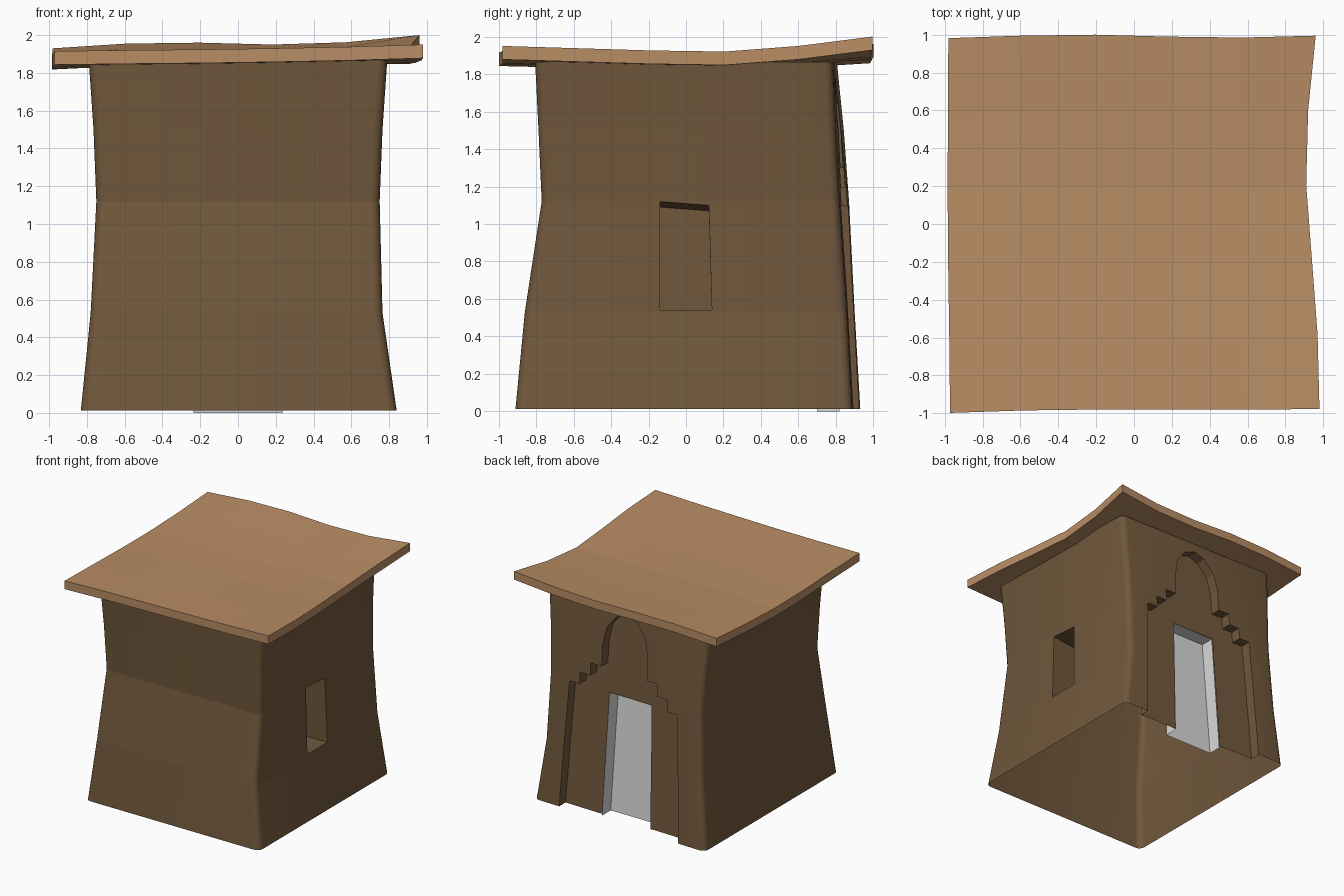
import bpy, bmesh, math

if "Cube" in bpy.data.objects:
    bpy.data.objects.remove(bpy.data.objects["Cube"])


def material(name, rgb):
    m = bpy.data.materials.new(name)
    m.diffuse_color = (*rgb, 1)
    m.use_nodes = True
    m.node_tree.nodes["Principled BSDF"].inputs["Base Color"].default_value = m.diffuse_color
    return m


CLAY = material("dark clay", (0.165, 0.098, 0.045))
ROOF = material("light clay", (0.485, 0.268, 0.128))
GREY = material("pale grey", (0.70, 0.70, 0.70))


def finish(name, bm, mat, recalc=True):
    if recalc:
        bmesh.ops.recalc_face_normals(bm, faces=bm.faces)
    me = bpy.data.meshes.new(name)
    bm.to_mesh(me)
    bm.free()
    me.materials.append(mat)
    ob = bpy.data.objects.new(name, me)
    bpy.context.collection.objects.link(ob)
    return ob


def loft(rings):
    """Closed solid through rings of equal point count."""
    bm = bmesh.new()
    vs = [[bm.verts.new(p) for p in r] for r in rings]
    n = len(rings[0])
    for a, b in zip(vs, vs[1:]):
        for i in range(n):
            j = (i + 1) % n
            bm.faces.new((a[i], a[j], b[j], b[i]))
    bm.faces.new(vs[0])
    bm.faces.new(vs[-1])
    return bm


def cut(target, cutter):
    mod = target.modifiers.new("cut", 'BOOLEAN')
    mod.operation = 'DIFFERENCE'
    mod.solver = 'EXACT'
    mod.object = cutter
    bpy.context.view_layer.objects.active = target
    bpy.ops.object.modifier_apply(modifier=mod.name)
    bpy.data.objects.remove(cutter)


# wall profile: z, left x, right x, front y, back y at right, back y at left
LEVELS = [
    (0.012, -0.832, 0.84, -0.91, 0.888, 0.93),
    (0.53, -0.78, 0.765, -0.86, 0.86, 0.90),
    (1.12, -0.75, 0.75, -0.77, 0.82, 0.87),
    (1.50, -0.765, 0.765, -0.787, 0.80, 0.842),
    (1.865, -0.79, 0.79, -0.805, 0.785, 0.805),
]


def back_y(x, z):
    """Outer back wall position."""
    for a, b in zip(LEVELS, LEVELS[1:]):
        if z <= b[0] or b is LEVELS[-1]:
            t = (z - a[0]) / (b[0] - a[0])
            _, x0, x1, _, yr, yl = [p + (q - p) * t for p, q in zip(a, b)]
            return yl + (yr - yl) * (x - x0) / (x1 - x0)


def wall_ring(z, x0, x1, y0, yr, yl, r=0.05, seg=4):
    pts = []
    corners = [(x1, yr, 1, 1), (x0, yl, -1, 1), (x0, y0, -1, -1), (x1, y0, 1, -1)]
    for k, (x, y, sx, sy) in enumerate(corners):
        for i in range(seg + 1):
            a = math.pi / 2 * (k + i / seg)
            pts.append((x - sx * r + r * math.cos(a), y - sy * r + r * math.sin(a), z))
    return pts


# tapered body with rounded corners
walls = finish("walls", loft([wall_ring(*l) for l in LEVELS]), CLAY)

# stepped arch recess in the back wall, its floor following the wall
CX, DEPTH = 0.012, 0.09
HALF = [(0.59, -0.1), (0.56, 0.53), (0.53, 1.095), (0.43, 1.095), (0.43, 1.195),
        (0.33, 1.195), (0.33, 1.30), (0.225, 1.30), (0.22, 1.49), (0.19, 1.64),
        (0.10, 1.755)]
outline = HALF + [(0, 1.79)] + [(-x, z) for x, z in reversed(HALF)]
bm = bmesh.new()
bm.faces.new([bm.verts.new((x + CX, 0, z)) for x, z in outline])
for z in (0.53, 1.12, 1.50):
    bmesh.ops.bisect_plane(bm, geom=bm.verts[:] + bm.edges[:] + bm.faces[:], dist=1e-5,
                           plane_co=(0, 0, z), plane_no=(0, 0, 1))
new = bmesh.ops.extrude_face_region(bm, geom=bm.faces[:], use_keep_orig=True)
outer = {g for g in new["geom"] if isinstance(g, bmesh.types.BMVert)}
for v in bm.verts:
    v.co.y = 1.2 if v in outer else back_y(v.co.x, v.co.z) - DEPTH
bmesh.ops.triangulate(bm, faces=bm.faces[:])
cut(walls, finish("recess_cutter", bm, CLAY))


# door niche, tapering and leaning with the wall
def niche_ring(z0, ybot, ytop):
    return [(-0.235, ybot, z0), (0.235, ybot, z0), (0.205, ytop, 1.055), (-0.205, ytop, 1.055)]


Y_IN = (0.70, 0.635)
cut(walls, finish("niche_cutter", loft([niche_ring(0, 1.1, 1.1), niche_ring(0, *Y_IN)]), CLAY))

# pale lining: jambs, head and door panel, open to the back and below
Y_OUT = (back_y(0, 0) - DEPTH, back_y(0, 1.055) - DEPTH)
bm = loft([niche_ring(0, *Y_OUT), niche_ring(0, *Y_IN)])
bmesh.ops.recalc_face_normals(bm, faces=bm.faces)
bm.normal_update()
bmesh.ops.delete(bm, geom=[f for f in bm.faces if f.normal.y > 0.8 or f.normal.z < -0.8],
                 context='FACES')
bmesh.ops.reverse_faces(bm, faces=bm.faces)
finish("door_lining", bm, GREY, recalc=False)


# window in the right wall with a falling ceiling
def window_ring(x, drop):
    return [(x, -0.138, 0.54), (x, 0.138, 0.54), (x, 0.122, 1.10 - drop), (x, -0.138, 1.12 - drop)]


cut(walls, finish("window_cutter", loft([window_ring(1.0, -0.03), window_ring(0.51, 0.03)]), CLAY))

# smooth only the rounded upright corners, keep the bands crisp
bpy.ops.object.select_all(action='DESELECT')
walls.select_set(True)
bpy.context.view_layer.objects.active = walls
bpy.ops.object.shade_smooth_by_angle(angle=math.radians(30))
bm = bmesh.new()
bm.from_mesh(walls.data)


def unwanted(f):
    """Bottom and top caps, and niche faces that the lining replaces."""
    zs = [v.co.z for v in f.verts]
    if max(zs) < 0.02 or min(zs) > 1.86:
        return True
    c = f.calc_center_median()
    inside = all(abs(v.co.x) < 0.24 and v.co.z < 1.06 for v in f.verts)
    return inside and 0.6 < c.y < 0.85 and c.y < back_y(c.x, c.z) - DEPTH - 0.02


bmesh.ops.delete(bm, geom=[f for f in bm.faces if unwanted(f)], context='FACES')
for e in bm.edges:
    d = e.verts[1].co - e.verts[0].co
    if abs(d.z) < 0.3 * d.length:
        e.smooth = False
bm.to_mesh(walls.data)
bm.free()

# warped roof slab: top heights, rows from front to back
HEIGHTS = [
    (1.915, 1.920, 1.924, 1.930, 1.938, 1.950),
    (1.905, 1.912, 1.916, 1.922, 1.930, 1.938),
    (1.893, 1.905, 1.910, 1.912, 1.918, 1.926),
    (1.890, 1.908, 1.914, 1.912, 1.914, 1.920),
    (1.905, 1.928, 1.934, 1.926, 1.932, 1.950),
    (1.930, 1.955, 1.960, 1.950, 1.962, 2.000),
]
LEFT_X = (-0.972, -0.976, -0.982, -0.985, -0.983, -0.981)
RIGHT_X = (0.98, 0.97, 0.94, 0.91, 0.92, 0.96)
FRONT_Y = (-0.998, -0.985, -0.98, -0.98, -0.98, -0.978)
BACK_Y = (0.982, 0.995, 1.0, 0.99, 0.985, 0.995)
THICK = 0.072
bm = bmesh.new()
grids = []
for dz in (0, -THICK):
    grids.append([[bm.verts.new((LEFT_X[j] + (RIGHT_X[j] - LEFT_X[j]) * i / 5,
                                 FRONT_Y[i] + (BACK_Y[i] - FRONT_Y[i]) * j / 5,
                                 HEIGHTS[j][i] + dz)) for i in range(6)] for j in range(6)])
for g in grids:
    for j in range(5):
        for i in range(5):
            bm.faces.new((g[j][i], g[j][i + 1], g[j + 1][i + 1], g[j + 1][i]))
rim = ([(0, i) for i in range(5)] + [(j, 5) for j in range(5)]
       + [(5, i) for i in range(5, 0, -1)] + [(j, 0) for j in range(5, 0, -1)])
for (a, b), (c, d) in zip(rim, rim[1:] + rim[:1]):
    bm.faces.new((grids[0][a][b], grids[0][c][d], grids[1][c][d], grids[1][a][b]))
finish("roof_slab", bm, ROOF)
